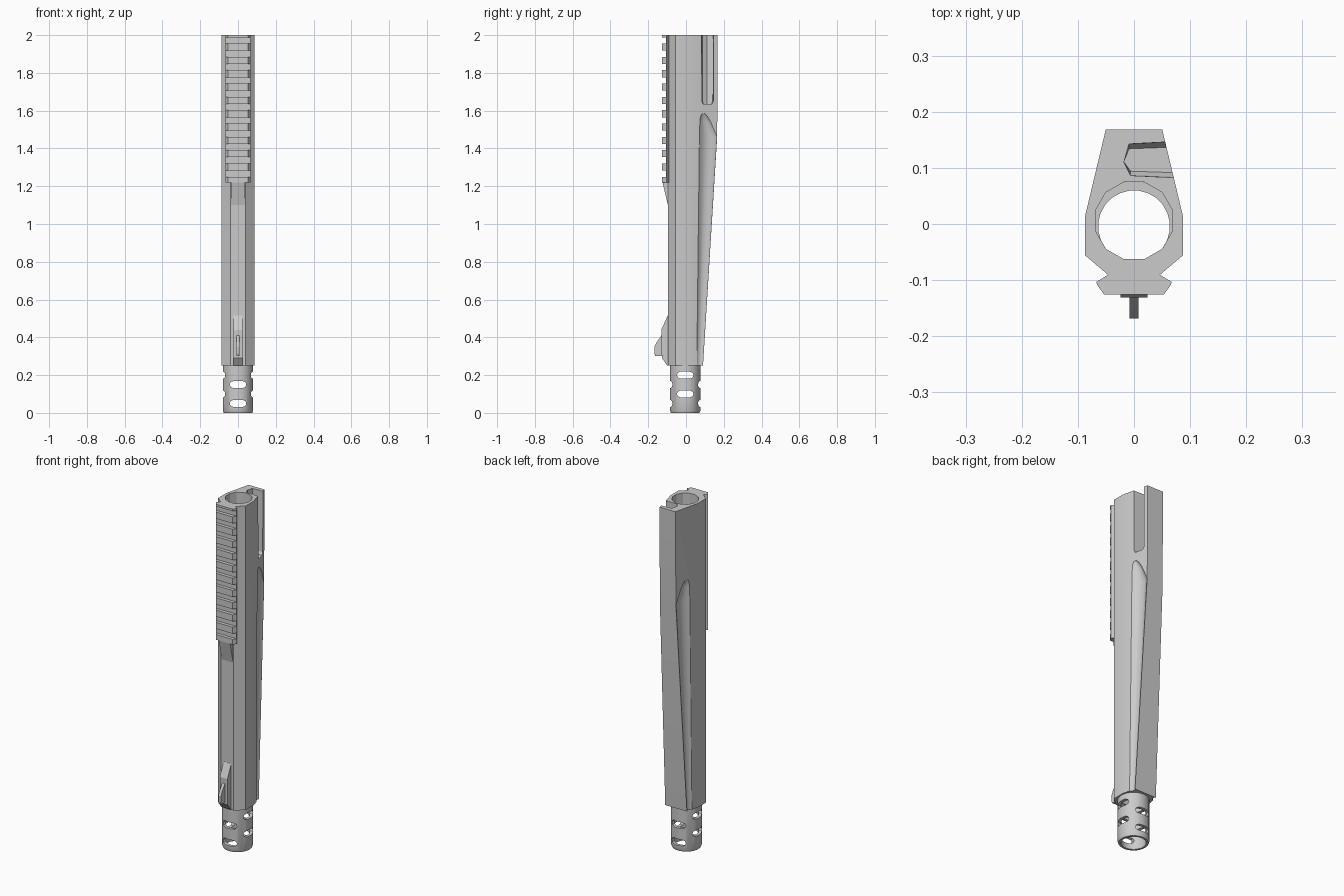
import bpy, bmesh
from math import sin, cos, pi, radians

if "Cube" in bpy.data.objects:
    bpy.data.objects.remove(bpy.data.objects["Cube"])


def loft(name, rings):
    """Closed solid through a list of equal-length rings of (x, y, z)."""
    bm = bmesh.new()
    vr = [[bm.verts.new(p) for p in r] for r in rings]
    n = len(vr[0])
    for a, b in zip(vr, vr[1:]):
        for i in range(n):
            bm.faces.new((a[i], a[(i + 1) % n], b[(i + 1) % n], b[i]))
    bm.faces.new(vr[0][::-1])
    bm.faces.new(vr[-1])
    bmesh.ops.recalc_face_normals(bm, faces=bm.faces)
    me = bpy.data.meshes.new(name)
    bm.to_mesh(me)
    bm.free()
    ob = bpy.data.objects.new(name, me)
    bpy.context.collection.objects.link(ob)
    return ob


def prism_x(name, yz, w):
    return loft(name, [[(x, y, z) for y, z in yz] for x in (-w, w)])


def circle(r, cy, z, n):
    return [(r * cos(2 * pi * (i + .5) / n), cy + r * sin(2 * pi * (i + .5) / n), z)
            for i in range(n)]


def cut(ob, *cutters):
    for c in cutters:
        m = ob.modifiers.new("cut", 'BOOLEAN')
        m.operation, m.solver, m.object = 'DIFFERENCE', 'EXACT', c
        bpy.context.view_layer.objects.active = ob
        bpy.ops.object.modifier_apply(modifier=m.name)
        bpy.data.objects.remove(c)


def smooth(ob, angle):
    bpy.ops.object.select_all(action='DESELECT')
    ob.select_set(True)
    bpy.context.view_layer.objects.active = ob
    bpy.ops.object.shade_smooth_by_angle(angle=radians(angle))


def side_x(y):
    """x of the sloping side wall at depth y."""
    return .087 - (y - .015) * .239


# Main shroud: tapered back, faceted front
def section(z, back):
    half = [(.04, -.096), (.087, -.056), (.087, .015), (side_x(back), back)]
    return [(x, y, z) for x, y in half] + [(-x, y, z) for x, y in half[::-1]]


body = loft("barrel_shroud", [section(.25, .09), section(1.46, .165), section(2, .168)])
cut(body, loft("bore_cut", [circle(.071, .006, z, 12) for z in (.2, 2.1)]))


# Long scooped flute on each side
def flute_ring(s, z, y0, y1, depth):
    arc = []
    for i in range(7):
        t = i / 6
        y = y0 + (y1 - y0) * t
        arc.append((s * (side_x(y) + .0015 - depth * sin(pi * t) ** .7), y, z))
    return arc + [(s * .13, y1, z), (s * .13, y0, z)]


for s in (-1, 1):
    cut(body, loft("flute_cut", [
        flute_ring(s, .2, .055, .088, .012),
        flute_ring(s, 1.46, .069, .166, .022),
        flute_ring(s, 1.54, .072, .133, .018),
        flute_ring(s, 1.57, .075, .115, .012),
        flute_ring(s, 1.585, .083, .1, .004)]))

# Open channel at the upper right
channel = [(-.009, .143), (-.018, .11), (-.006, .086), (.12, .08), (.12, .15)]
cut(body, loft("channel_cut", [
    [(x, .113 + (y - .113) * k, z) for x, y in channel]
    for z, k in ((1.635, .7), (1.65, .95), (2.1, 1))]))
smooth(body, 25)

# Dovetail accessory rail with cross slots
half = [(.042, -.088), (.067, -.103), (.066, -.108), (.053, -.126)]
prof = half + [(-x, y) for x, y in half[::-1]]
rail = loft("accessory_rail", [[(x, y, z) for x, y in prof] for z in (1.22, 2)])
for i in range(11):
    z = 1.25 + i * .0705
    cut(rail, prism_x("slot_cut", [(-.107, z), (-.2, z), (-.2, z + .033), (-.107, z + .033)], .1))

# Ramp under the rail
prism_x("rail_ramp", [(-.09, 1.09), (-.096, 1.1), (-.124, 1.22), (-.09, 1.22)], .036)

# Front sight: base and blade
prism_x("sight_base", [(-.09, .252), (-.1, .252), (-.128, .29), (-.131, .44),
                       (-.097, .515), (-.09, .515)], .024)
prism_x("sight_blade", [(-.12, .3), (-.162, .3), (-.168, .315), (-.168, .35),
                        (-.155, .375), (-.13, .41), (-.12, .41)], .008)

# Muzzle brake with staggered ports
CY = -.004
brake = loft("muzzle_brake", [circle(r, CY, z, 24) for r, z in
                              ((.076, 0), (.081, .012), (.081, .27))])
cut(brake, loft("brake_bore_cut", [circle(.064, CY, z, 24) for z in (-.1, .4)]))


def port(axis, z):
    """Stadium-shaped through slot along the chosen axis."""
    pts = []
    for side in (1, -1):
        for i in range(5):
            a = -pi / 2 + pi * i / 4
            pts.append((side * (.026 + .018 * cos(a)), z + side * .018 * sin(a)))
    if axis == 'y':
        return loft("port_cut", [[(u, d, v) for u, v in pts] for d in (-.2, .2)])
    return loft("port_cut", [[(d, u + CY, v) for u, v in pts] for d in (-.2, .2)])


for axis, zs in (('y', (.05, .15)), ('x', (.1, .2))):
    for z in zs:
        cut(brake, port(axis, z))
smooth(brake, 30)
